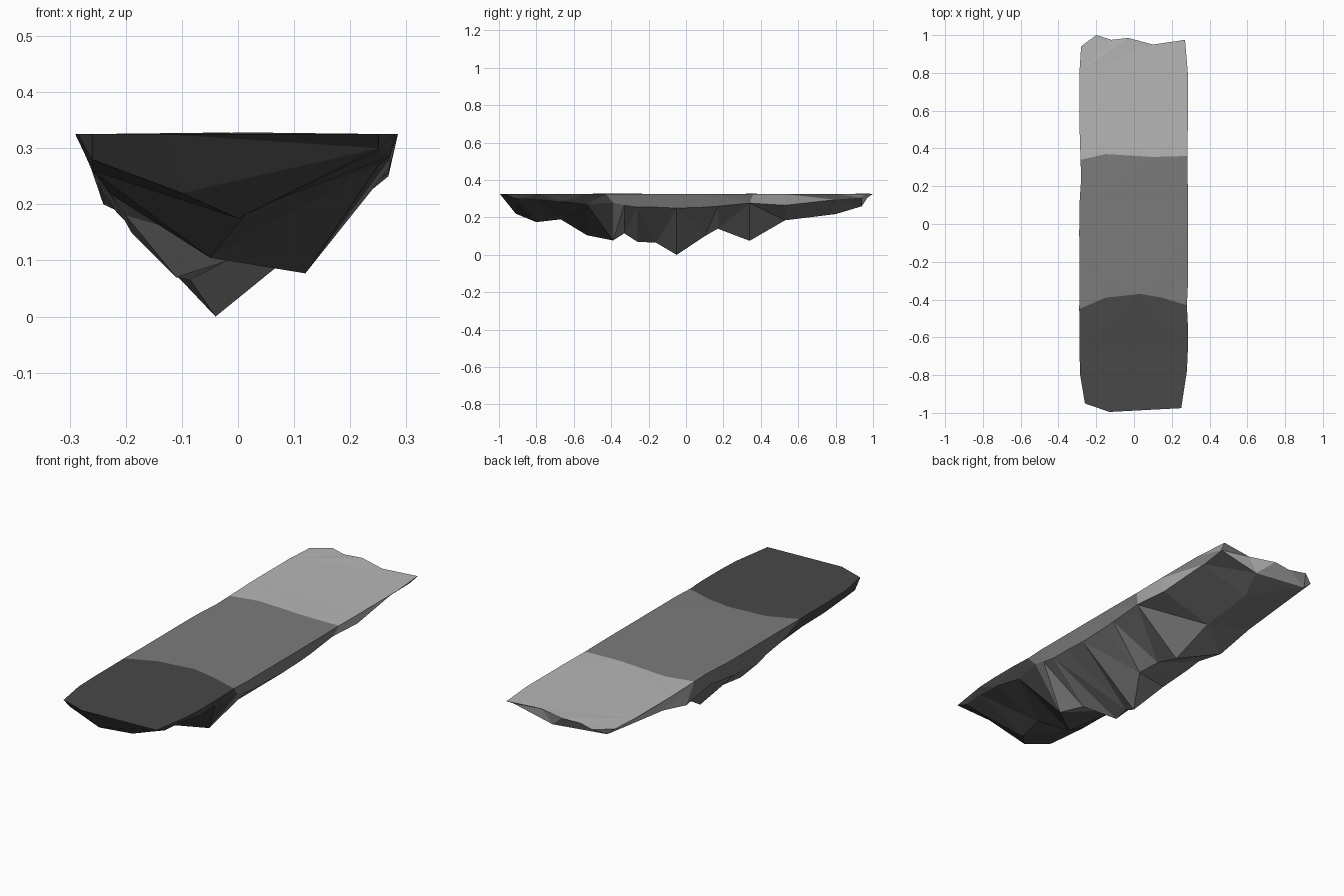
import bpy, bmesh

if "Cube" in bpy.data.objects:
    bpy.data.objects.remove(bpy.data.objects["Cube"])

TOP = 0.325
# underside ribs: y, left shoulder (x, z), keel (x, z), right shoulder (x, z)
RIBS = [
    (-.91, -.26, .28, -.10, .22, .25, .30),
    (-.80, -.26, .27, .00, .175, .26, .30),
    (-.67, -.26, .26, .02, .19, .27, .285),
    (-.53, -.25, .25, -.05, .105, .25, .27),
    (-.39, -.23, .22, .12, .077, .27, .28),
    (-.33, -.20, .18, .03, .115, .27, .265),
    (-.26, -.19, .15, -.11, .07, .268, .255),
    (-.16, -.20, .17, -.085, .065, .268, .255),
    (-.05, -.22, .19, -.04, .00, .268, .25),
    (.10, -.24, .22, .05, .10, .268, .255),
    (.17, -.25, .24, .00, .14, .268, .26),
    (.34, -.24, .20, .03, .075, .265, .277),
    (.53, -.25, .25, .00, .185, .262, .265),
    (.80, -.25, .28, .00, .218, .25, .295),
    (.94, -.24, .29, .05, .26, .26, .305),
]
# rim points that leave the straight edge: rib index -> (left x, y), (right x, y)
RIM = {
    0: ((-.26, -.95), (.25, -.975)),
    1: ((-.285, -.80), (.28, -.78)),
    4: ((-.29, -.45), (.28, -.43)),
    8: ((-.29, -.05), (.285, -.05)),
    10: ((-.28, .24), (.285, .17)),
    11: ((-.283, .34), (.283, .36)),
    14: ((-.28, .94), (.27, .975)),
}


def material(name, v):
    m = bpy.data.materials.new(name)
    m.diffuse_color = (v, v, v, 1)
    m.use_nodes = True
    m.node_tree.nodes["Principled BSDF"].inputs["Base Color"].default_value = m.diffuse_color
    return m


bm = bmesh.new()
DARK, MID, LIGHT = 0, 1, 2


def vert(x, y, z=TOP):
    return bm.verts.new((x, y, z))


def face(vs, mat):
    f = bm.faces.new(vs)
    f.material_index = mat
    return f


rows = []
for i, (y, lx, lz, kx, kz, rx, rz) in enumerate(RIBS):
    l, r = RIM.get(i, ((-.289, y), (.285, y)))
    rows.append([vert(*l), vert(lx, y, lz), vert(kx, y, kz), vert(rx, y, rz), vert(*r)])

# craggy underside
under = []
for i in range(len(rows) - 1):
    a, b = rows[i], rows[i + 1]
    for j in range(4):
        mat = DARK if i < 4 else LIGHT if i >= 11 and j in (0, 3) else MID
        under.append(face((a[j], b[j], b[j + 1], a[j + 1]), mat))
bmesh.ops.triangulate(bm, faces=under, quad_method='BEAUTY')

# front end
tip = vert(-.13, -.995)
ring = rows[0]
for j in range(4):
    face((tip, ring[j], ring[j + 1]), DARK)

# ragged back end
l, lm, k, rm, r = rows[-1]
back = [vert(-.20, 1.0), vert(-.12, .975), vert(-.03, .985, .328), vert(.10, .95)]
b1, b2, b3, b4 = back
for tri in ((l, b1, lm), (lm, b1, b2), (lm, b2, k), (k, b2, b3),
            (k, b3, b4), (k, b4, rm), (rm, b4, r)):
    face(tri, LIGHT)

# flat top in three tones, split along gently curved seams
seam_a = [vert(-.15, -.39), vert(.03, -.37, .328), vert(.15, -.39)]
seam_b = [vert(-.15, .37), vert(.10, .355, .327)]


def left(a, b):
    return [q[0] for q in rows[a:b + 1]]


def right(a, b):
    return [q[4] for q in rows[a:b + 1]]


tops = [
    face([tip] + right(0, 4) + seam_a[::-1] + left(0, 4)[::-1], DARK),
    face(seam_a + right(4, 11) + seam_b[::-1] + left(4, 11)[::-1], MID),
    face(seam_b + right(11, 14) + back[::-1] + left(11, 14)[::-1], LIGHT),
]
bmesh.ops.triangulate(bm, faces=tops)
bmesh.ops.recalc_face_normals(bm, faces=bm.faces)

mesh = bpy.data.meshes.new("rock_platform")
bm.to_mesh(mesh)
bm.free()
for name, v in (("dark_rock", .065), ("mid_rock", .20), ("light_rock", .47)):
    mesh.materials.append(material(name, v))
bpy.context.collection.objects.link(bpy.data.objects.new("rock_platform", mesh))
